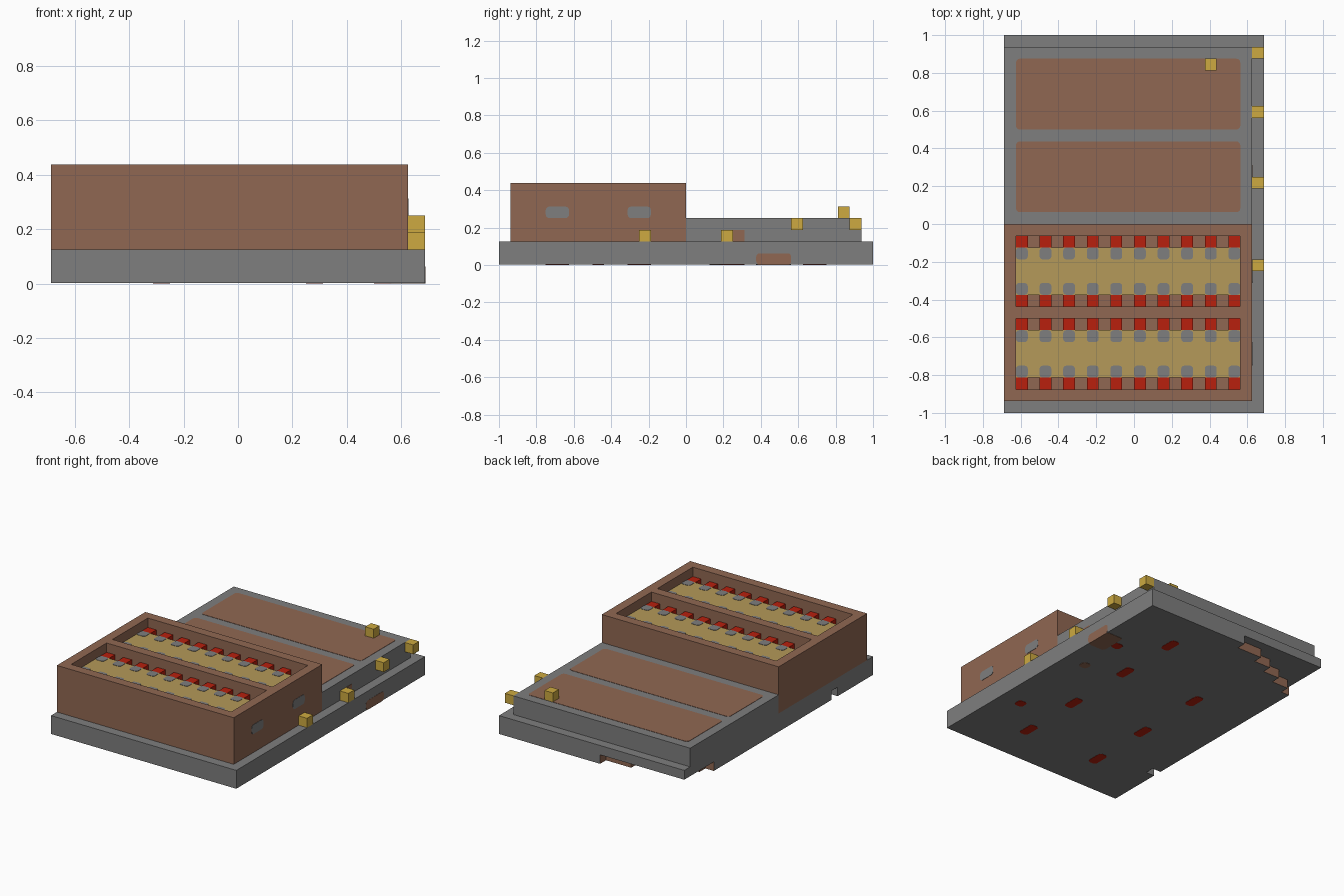
import bpy
import bmesh
from math import cos, sin, pi
from mathutils import Matrix, Vector

U = 1 / 16  # one block of the grid
T = 0.002  # plate thickness

if "Cube" in bpy.data.objects:
    bpy.data.objects.remove(bpy.data.objects["Cube"], do_unlink=True)


def material(name, rgb):
    m = bpy.data.materials.new(name)
    m.use_nodes = True
    m.diffuse_color = (*rgb, 1)
    m.node_tree.nodes["Principled BSDF"].inputs["Base Color"].default_value = (*rgb, 1)
    return m


GREY = material("grey stone", (0.21, 0.21, 0.21))
BROWN = material("brown clay", (0.28, 0.137, 0.085))
TAN = material("tan floor", (0.46, 0.32, 0.1))
RED = material("red block", (0.48, 0.014, 0.004))
YELLOW = material("yellow brass", (0.61, 0.4, 0.052))


def finish(name, bm, *mats):
    bmesh.ops.recalc_face_normals(bm, faces=bm.faces)
    mesh = bpy.data.meshes.new(name)
    bm.to_mesh(mesh)
    bm.free()
    for m in mats:
        mesh.materials.append(m)
    ob = bpy.data.objects.new(name, mesh)
    bpy.context.collection.objects.link(ob)
    return ob


def box(name, lo, hi, mat):
    """Box between two corners given in blocks."""
    lo, hi = Vector(lo) * U, Vector(hi) * U
    bm = bmesh.new()
    bmesh.ops.create_cube(bm, size=1, matrix=Matrix.Translation((lo + hi) / 2)
                          @ Matrix.Diagonal((*(hi - lo), 1)))
    return finish(name, bm, mat)


def prism(bm, points, depth):
    face = bm.faces.new([bm.verts.new(p) for p in points])
    top = bmesh.ops.extrude_face_region(bm, geom=[face], use_keep_orig=True)["geom"]
    bmesh.ops.translate(bm, vec=depth, verts=[v for v in top if isinstance(v, bmesh.types.BMVert)])


def plate(name, a, b, level, mat, axis="z", r=0.02, side=1):
    """Thin rounded plate; a and b are its two spans in blocks across the axis."""
    a0, a1, b0, b1 = (v * U for v in (*a, *b))
    corners = [(a1 - r, b1 - r), (a0 + r, b1 - r), (a0 + r, b0 + r), (a1 - r, b0 + r)]
    points = []
    for i, (cx, cy) in enumerate(corners):
        for k in range(4):
            t = (i + k / 3) * pi / 2
            p, q = cx + r * cos(t), cy + r * sin(t)
            points.append((p, q, level * U) if axis == "z" else (level * U, p, q))
    bm = bmesh.new()
    prism(bm, points, (0, 0, T * side) if axis == "z" else (T * side, 0, 0))
    return finish(name, bm, mat)


def under_plate(name, a, b, mat):
    """Plate hanging from the underside, ending on the ground."""
    plate(name, a, b, T / U, mat, side=-1)


def cut(target, cutter):
    mod = target.modifiers.new("cut", "BOOLEAN")
    mod.operation, mod.solver, mod.object = "DIFFERENCE", "EXACT", cutter
    bpy.context.view_layer.objects.active = target
    bpy.ops.object.modifier_apply(modifier=mod.name)
    bpy.data.objects.remove(cutter, do_unlink=True)


# Base slab: full upper layer, lower layer with a stepped corner and a small notch
box("base_upper", (-11, -16, 1), (11, 16, 2), GREY)
outline = [(11, -16), (11, 16)]
x = -1
for y, next_x in [(15, -4), (14, -6), (13, -8), (12, -10), (11, -11)]:
    outline += [(x, y + 1), (x, y)]
    x = next_x
outline += [(-11, 11), (-11, -9), (-10, -9), (-10, -10), (-11, -10), (-11, -16)]
bm = bmesh.new()
prism(bm, [(px * U, py * U, T) for px, py in outline], (0, 0, U - T))
bm.normal_update()
for f in bm.faces:
    c = f.calc_center_median() / U
    if abs(f.normal.z) < 0.5 and -10.9 < c.x < 0 and 10.9 < c.y < 15.9:
        f.material_index = 1
finish("base_lower", bm, GREY, BROWN)

# Low rear block with two flush panels
box("rear_block", (-11, 0, 2), (10, 15, 4), GREY)
for i, y in enumerate((1, 8)):
    plate(f"rear_panel_{i}", (-10, 9), (y, y + 6), 4, BROWN)

# Tall front box with two open trays
front = box("front_box", (-11, -15, 2), (10, 0, 7), BROWN)
for i, y in enumerate((-14, -7)):
    cut(front, box("tray_cutter", (-10, y, 5), (9, y + 6, 8), BROWN))
    box(f"tray_floor_{i}", (-10, y + 1, 5), (9, y + 5, 6), TAN)
    for row, pad in ((y, y + 1), (y + 5, y + 4)):
        for col in range(-10, 9, 2):
            box("tray_block", (col, row, 5), (col + 1, row + 1, 6), RED)
            plate("tray_pad", (col, col + 1), (pad, pad + 1), 6, GREY, r=0.016)

# Side windows and small hatch
for y in (-12, -5):
    plate("side_window", (y, y + 2), (4, 5), 10, GREY, axis="x")
plate("side_hatch", (4, 5), (2, 3), 10, BROWN, axis="x", r=0.002)

# Yellow studs
for p in [(10, -4, 2), (10, 3, 2), (10, 9, 3), (10, 14, 3), (6, 13, 4)]:
    box("yellow_stud", p, [c + 1 for c in p], YELLOW)

# Brown patch wrapping under the right edge
plate("edge_patch_side", (6, 9), (0, 1), 11, BROWN, axis="x", side=0.5)
under_plate("edge_patch_under", (9, 11), (6, 9), BROWN)

# Marks on the underside
for sx in (4, -5):
    for sy in (-12, -5, 3, 10):
        if (sx, sy) != (-5, 10):
            under_plate("under_mark", (sx, sx + 1), (sy, sy + 2), RED)
for sy, mat in ((-8, RED), (7, RED), (2, BROWN)):
    under_plate("under_dot", (8, 9), (sy, sy + 1), mat)
